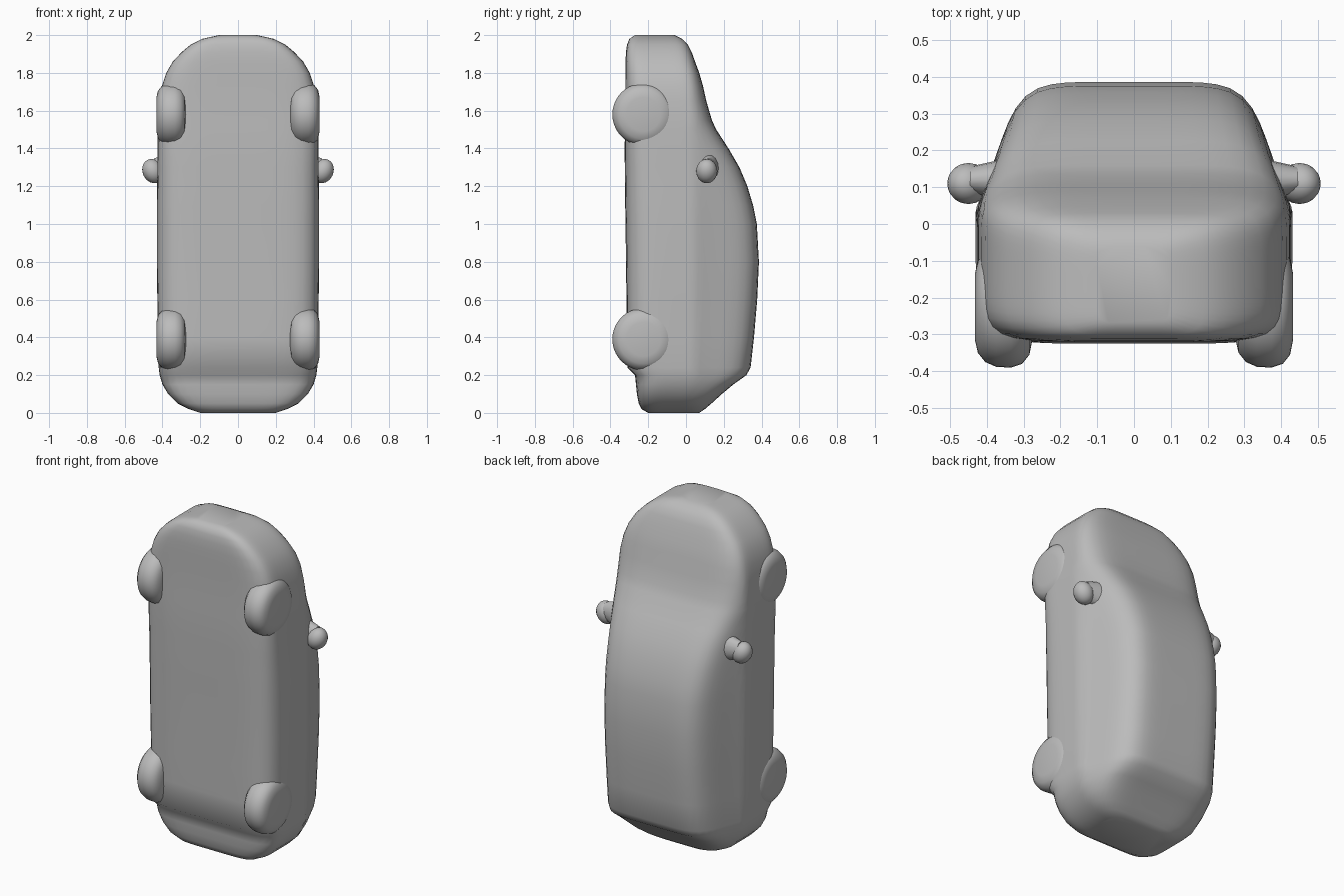
import bpy, bmesh, math
from mathutils import Matrix

if "Cube" in bpy.data.objects:
    bpy.data.objects.remove(bpy.data.objects["Cube"])

grey = bpy.data.materials.new("plain grey")
grey.diffuse_color = (0.5, 0.5, 0.5, 1)
grey.use_nodes = True
grey.node_tree.nodes["Principled BSDF"].inputs["Base Color"].default_value = grey.diffuse_color

# Body stations, tail to nose: height z, underside y, roof y, half width
STATIONS = [
    (0.00, -0.20, 0.07, 0.20), (0.02, -0.235, 0.10, 0.26), (0.05, -0.25, 0.135, 0.32),
    (0.10, -0.26, 0.19, 0.37), (0.15, -0.265, 0.25, 0.40), (0.20, -0.27, 0.32, 0.415),
    (0.24, -0.31, 0.342, 0.42), (0.40, -0.315, 0.36, 0.423), (0.60, -0.315, 0.377, 0.427),
    (0.80, -0.318, 0.386, 0.43), (1.00, -0.32, 0.375, 0.43), (1.10, -0.322, 0.355, 0.43),
    (1.20, -0.323, 0.325, 0.428), (1.30, -0.324, 0.283, 0.427), (1.40, -0.325, 0.225, 0.426),
    (1.50, -0.323, 0.16, 0.424), (1.55, -0.322, 0.137, 0.422), (1.65, -0.32, 0.108, 0.415),
    (1.73, -0.32, 0.09, 0.403), (1.80, -0.32, 0.07, 0.38), (1.86, -0.32, 0.048, 0.345),
    (1.91, -0.318, 0.03, 0.298), (1.95, -0.312, 0.01, 0.25), (1.98, -0.30, -0.02, 0.19),
    (2.00, -0.27, -0.06, 0.10)]
# Side wall narrowing toward the roof: y, width factor
SIDE = [(-1, 1), (0.04, 1), (0.10, 0.945), (0.17, 0.885), (0.25, 0.825), (0.34, 0.77), (1, 0.55)]


def side_factor(y):
    for (a, fa), (b, fb) in zip(SIDE, SIDE[1:]):
        if y <= b:
            return fa + (fb - fa) * (y - a) / (b - a)


def finish(bm, name):
    bmesh.ops.recalc_face_normals(bm, faces=bm.faces)
    mesh = bpy.data.meshes.new(name)
    bm.to_mesh(mesh)
    bm.free()
    mesh.materials.append(grey)
    obj = bpy.data.objects.new(name, mesh)
    bpy.context.collection.objects.link(obj)
    bpy.ops.object.select_all(action='DESELECT')
    obj.select_set(True)
    bpy.context.view_layer.objects.active = obj
    bpy.ops.object.shade_smooth_by_angle(angle=math.radians(50))
    return obj


# Car body: rounded-square sections lofted along z
N, POWER = 72, 6
bm = bmesh.new()
rings = []
for z, y0, y1, w in STATIONS:
    ring = []
    for i in range(N):
        t = 2 * math.pi * i / N
        c, s = math.cos(t), math.sin(t)
        r = (abs(c) ** POWER + abs(s) ** POWER) ** (-1 / POWER)
        y = (y0 + y1) / 2 + r * s * (y1 - y0) / 2
        ring.append(bm.verts.new((r * c * w * side_factor(y), y, z)))
    rings.append(ring)
for a, b in zip(rings, rings[1:]):
    for i in range(N):
        j = (i + 1) % N
        bm.faces.new((a[i], a[j], b[j], b[i]))
bm.faces.new(rings[0])
bm.faces.new(rings[-1])
finish(bm, "car_body")

# Wheels: fat discs with rounded shoulders, turning about x
WHEEL = [(-0.078, 0.0), (-0.078, 0.09), (-0.070, 0.125), (-0.05, 0.15), (-0.02, 0.163),
         (0.02, 0.165), (0.05, 0.155), (0.070, 0.13), (0.078, 0.09), (0.078, 0.0)]


def wheel(name, side, z):
    bm = bmesh.new()
    pts = [bm.verts.new((x, r, 0)) for x, r in WHEEL]
    edges = [bm.edges.new(p) for p in zip(pts, pts[1:])]
    bmesh.ops.spin(bm, geom=pts + edges, cent=(0, 0, 0), axis=(1, 0, 0),
                   angle=2 * math.pi, steps=40)
    bmesh.ops.remove_doubles(bm, verts=bm.verts, dist=1e-4)
    bmesh.ops.translate(bm, verts=bm.verts, vec=(side * 0.354, -0.225, z))
    finish(bm, name)


# Door mirrors: rounded head on a tapering arm
def door_mirror(name, side):
    bm = bmesh.new()
    head = Matrix.Translation((side * 0.45, 0.11, 1.28)) @ Matrix.Rotation(side * 0.45, 4, 'Y') \
        @ Matrix.Diagonal((0.055, 0.056, 0.066, 1))
    bmesh.ops.create_uvsphere(bm, u_segments=20, v_segments=12, radius=1, matrix=head)
    arm = Matrix.Translation((side * 0.405, 0.12, 1.295)) \
        @ Matrix.Rotation(side * math.pi / 2, 4, 'Y') @ Matrix.Diagonal((1.3, 0.9, 1, 1))
    bmesh.ops.create_cone(bm, cap_ends=True, segments=16, radius1=0.06, radius2=0.04,
                          depth=0.08, matrix=arm)
    finish(bm, name)


for side, label in ((-1, "left"), (1, "right")):
    wheel("front_wheel_" + label, side, 1.58)
    wheel("rear_wheel_" + label, side, 0.39)
    door_mirror("door_mirror_" + label, side)
